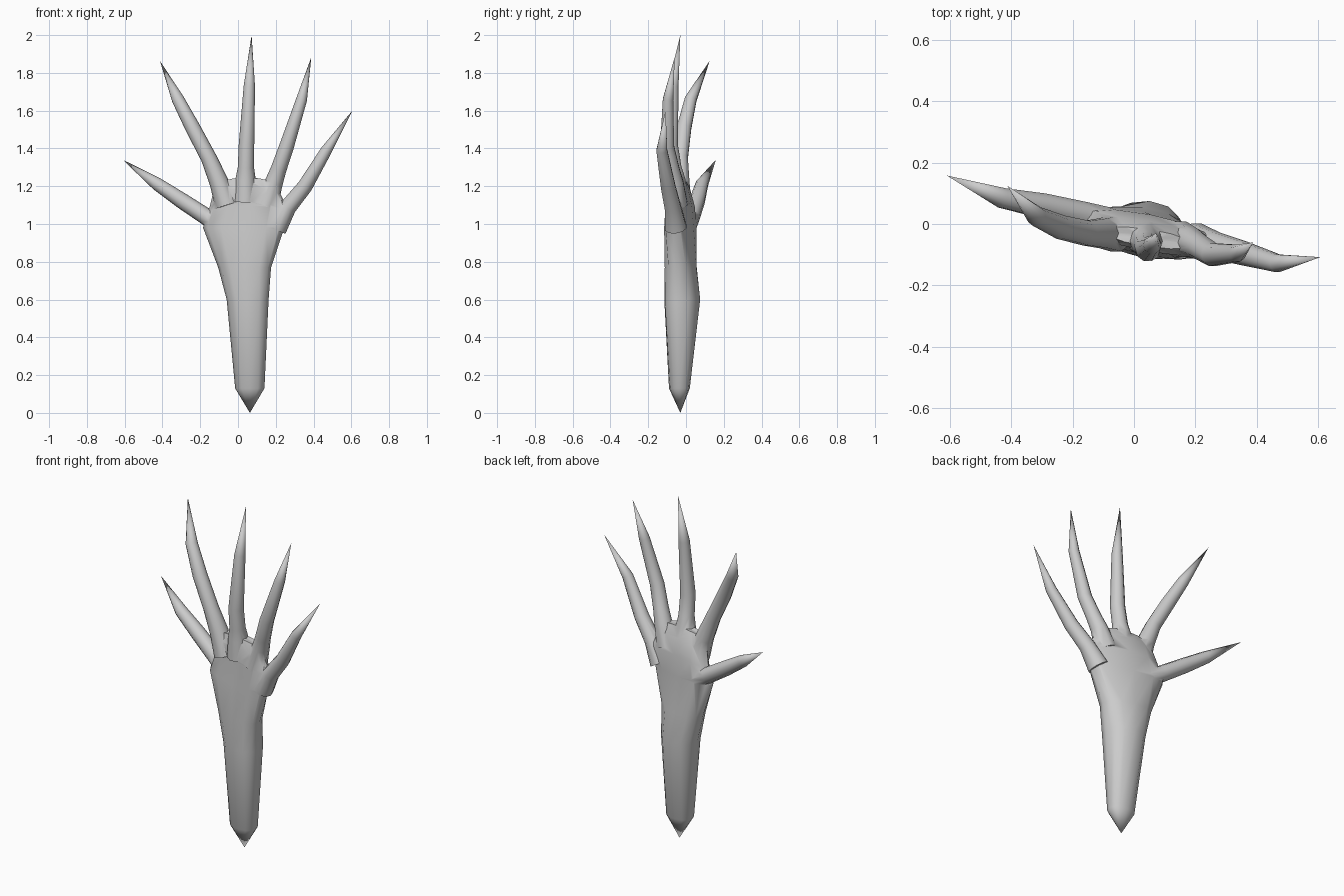
import bpy, bmesh, math
from mathutils import Vector

if "Cube" in bpy.data.objects:
    bpy.data.objects.remove(bpy.data.objects["Cube"])

skin = bpy.data.materials.new("pale grey")
skin.diffuse_color = (0.6, 0.6, 0.6, 1)
skin.use_nodes = True
skin.node_tree.nodes["Principled BSDF"].inputs["Base Color"].default_value = skin.diffuse_color


def loft(name, rings, start=None, end=None):
    """Skin a list of point rings; a start or end point closes to a tip."""
    bm = bmesh.new()
    vr = [[bm.verts.new(p) for p in r] for r in rings]
    n = len(vr[0])
    for a, b in zip(vr, vr[1:]):
        for i in range(n):
            j = (i + 1) % n
            bm.faces.new((a[i], a[j], b[j], b[i]))
    for ring, tip in ((vr[0], start), (vr[-1], end)):
        if tip is None:
            bm.faces.new(ring)
        else:
            t = bm.verts.new(tip)
            for i in range(n):
                bm.faces.new((ring[i], ring[(i + 1) % n], t))
    bmesh.ops.recalc_face_normals(bm, faces=bm.faces)
    me = bpy.data.meshes.new(name)
    bm.to_mesh(me)
    bm.free()
    me.materials.append(skin)
    ob = bpy.data.objects.new(name, me)
    bpy.context.collection.objects.link(ob)
    return ob


def arm_ring(z, x0, x1, y, ry_front, ry_back, slope, bow=0.0, n=12):
    """Horizontal oval, sloped so the left side sits further back."""
    pts, cx, rx = [], (x0 + x1) / 2, (x1 - x0) / 2
    for i in range(n):
        a = 2 * math.pi * i / n
        c, s = math.cos(a), math.sin(a)
        dx = rx * math.copysign(abs(c) ** 0.85, c)
        dy = (ry_back if s > 0 else ry_front) * math.copysign(abs(s) ** 0.85, s)
        pts.append((cx + dx, y + dy + slope * dx, z - bow * c * c))
    return pts


# forearm and palm
arm = loft("forearm_and_palm", [
    arm_ring(0.13, -0.015, 0.14, -0.035, 0.055, 0.055, 0),
    arm_ring(0.60, -0.06, 0.162, -0.03, 0.085, 0.105, -0.1),
    arm_ring(0.77, -0.105, 0.175, -0.03, 0.08, 0.085, -0.15),
    arm_ring(0.98, -0.185, 0.245, -0.03, 0.07, 0.07, -0.2, 0.0),
    arm_ring(1.10, -0.155, 0.27, -0.03, 0.062, 0.06, -0.2, 0.03),
    arm_ring(1.19, -0.13, 0.22, -0.04, 0.05, 0.05, -0.18, 0.02),
    arm_ring(1.245, -0.09, 0.18, -0.045, 0.028, 0.028, -0.15, 0.02),
], start=(0.063, -0.03, 0.0), end=(0.05, -0.045, 1.25))


def finger(name, path, n=10):
    """Tapering claw; path rows are x, y, z, radius, the last is the tip."""
    pts = [Vector(p[:3]) for p in path]
    rings = []
    for i, p in enumerate(path[:-1]):
        d = (pts[i + 1] - pts[max(i - 1, 0)]).normalized()
        u = d.cross(Vector((0, 1, 0))).normalized()
        v = u.cross(d)
        rings.append([pts[i] + p[3] * (u * math.cos(2 * math.pi * k / n)
                      + v * math.sin(2 * math.pi * k / n)) for k in range(n)])
    return loft(name, rings, end=pts[-1])


# five clawed fingers, bases flared into the palm
fingers = [
    finger("thumb", [(-0.06, 0.0, 0.97, 0.05), (-0.17, 0.03, 1.04, 0.045),
                     (-0.30, 0.06, 1.125, 0.042), (-0.43, 0.085, 1.213, 0.034),
                     (-0.61, 0.158, 1.34, 0)]),
    finger("index_finger", [(-0.06, -0.03, 1.10, 0.062), (-0.10, -0.03, 1.22, 0.051),
                            (-0.155, -0.03, 1.35, 0.042), (-0.24, -0.01, 1.51, 0.04),
                            (-0.318, 0.025, 1.66, 0.033), (-0.413, 0.125, 1.863, 0)]),
    finger("middle_finger", [(0.04, -0.045, 1.12, 0.065), (0.04, -0.055, 1.235, 0.054),
                             (0.042, -0.065, 1.30, 0.043), (0.045, -0.082, 1.42, 0.041),
                             (0.06, -0.068, 1.73, 0.03), (0.072, -0.03, 2.0, 0)]),
    finger("ring_finger", [(0.15, -0.05, 1.10, 0.062), (0.19, -0.06, 1.22, 0.048),
                           (0.215, -0.075, 1.29, 0.042), (0.257, -0.10, 1.41, 0.039),
                           (0.337, -0.095, 1.66, 0.029), (0.388, -0.06, 1.883, 0)]),
    finger("little_finger", [(0.20, -0.055, 0.98, 0.06), (0.265, -0.07, 1.09, 0.045),
                             (0.355, -0.095, 1.20, 0.04), (0.468, -0.128, 1.39, 0.03),
                             (0.607, -0.108, 1.602, 0)]),
]

# fuse the fingers into the palm
bpy.context.view_layer.objects.active = arm
for f in fingers:
    m = arm.modifiers.new("fuse", 'BOOLEAN')
    m.operation, m.solver, m.object = 'UNION', 'EXACT', f
    bpy.ops.object.modifier_apply(modifier=m.name)
    bpy.data.objects.remove(f)
arm.name = "clawed_hand"
arm.select_set(True)
bpy.ops.object.shade_smooth_by_angle(angle=math.radians(50))
